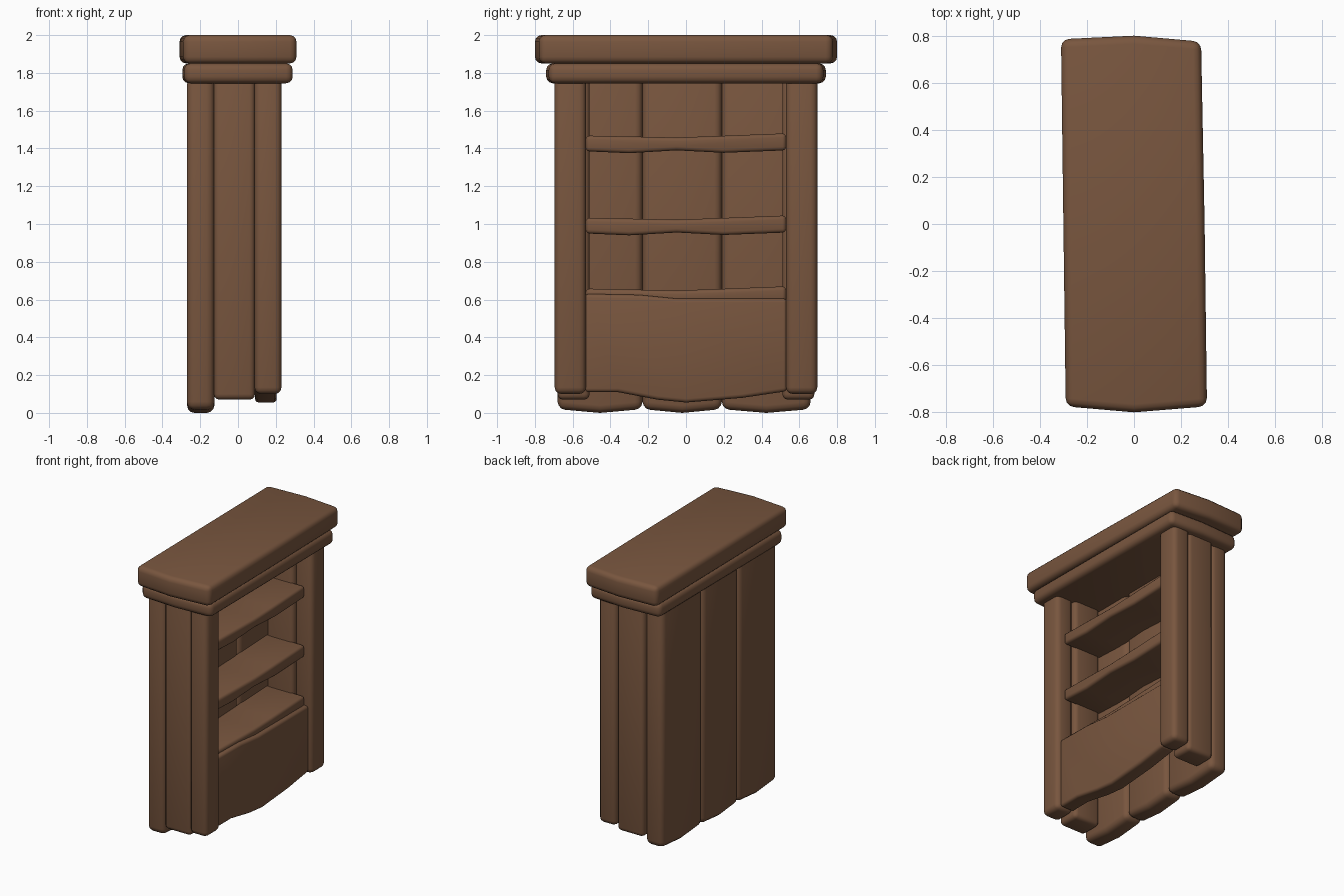
import bpy, bmesh
from mathutils import Vector

if "Cube" in bpy.data.objects:
    bpy.data.objects.remove(bpy.data.objects["Cube"])

wood = bpy.data.materials.new("brown wood")
wood.diffuse_color = (0.19, 0.093, 0.049, 1)
wood.use_nodes = True
wood.node_tree.nodes["Principled BSDF"].inputs["Base Color"].default_value = wood.diffuse_color


def board(name, outline, axis, lo, hi, bevel):
    """Extrude a 2D outline along an axis (outline uses the other two axes in order), then round it."""
    bm = bmesh.new()

    def point(p, h):
        c = list(p)
        c.insert(axis, h)
        return Vector(c)

    face = bm.faces.new([bm.verts.new(point(p, lo)) for p in outline])
    ext = bmesh.ops.extrude_face_region(bm, geom=[face])
    shift = point((0, 0), hi - lo)
    bmesh.ops.translate(bm, vec=shift, verts=[g for g in ext["geom"] if isinstance(g, bmesh.types.BMVert)])
    bmesh.ops.recalc_face_normals(bm, faces=bm.faces)
    mesh = bpy.data.meshes.new(name)
    bm.to_mesh(mesh)
    bm.free()
    mesh.materials.append(wood)
    ob = bpy.data.objects.new(name, mesh)
    bpy.context.collection.objects.link(ob)
    mod = ob.modifiers.new("round", "BEVEL")
    mod.width = bevel
    mod.segments = 3
    mod.limit_method = 'ANGLE'
    mod.angle_limit = 0.6
    bpy.ops.object.select_all(action='DESELECT')
    ob.select_set(True)
    bpy.context.view_layer.objects.active = ob
    bpy.ops.object.modifier_apply(modifier="round")
    bpy.ops.object.shade_smooth_by_angle(angle=0.7)
    return ob


# Top slab and cornice, slightly crooked with bulging ends
board("top_slab", [(-0.29, -0.775), (0, -0.80), (0.31, -0.775), (0.30, 0),
                   (0.285, 0.775), (0, 0.80), (-0.31, 0.785), (-0.30, 0)], 2, 1.85, 2.0, 0.035)
board("cornice", [(-0.285, -0.725), (0, -0.74), (0.29, -0.725), (0.28, 0.725),
                  (0, 0.74), (-0.295, 0.725)], 2, 1.745, 1.85, 0.035)

# Three wide back planks with sagging bottoms
for i, (a, b) in enumerate([(-0.68, -0.23), (-0.23, 0.19), (0.19, 0.66)]):
    m = (a + b) / 2
    board(f"back_plank_{i + 1}", [(a, 0.02), (m, 0.0), (b, 0.02), (b, 1.78), (a, 1.78)],
          0, -0.27, -0.125, 0.04)

# Side planks and front posts, mirrored left and right
for s, side in ((-1, "left"), (1, "right")):
    y0, y1 = sorted((0.51 * s, 0.68 * s))
    board(f"side_plank_{side}", [(-0.127, y0), (0.09, y0), (0.09, y1), (-0.127, y1)],
          2, 0.07, 1.78, 0.03)
    y0, y1 = sorted((0.53 * s, 0.695 * s))
    board(f"front_post_{side}", [(0.088, y0), (0.23, y0), (0.23, y1), (0.088, y1)],
          2, 0.10, 1.78, 0.035)

# Wavy shelves
for i, z in enumerate((0.655, 1.03, 1.465)):
    board(f"shelf_{i + 1}", [(-0.53, z - 0.08), (-0.3, z - 0.09), (-0.05, z - 0.075), (0.2, z - 0.088),
                             (0.53, z - 0.075), (0.53, z + 0.015), (0.15, z), (-0.05, z - 0.007),
                             (-0.53, z + 0.003)], 0, -0.14, 0.175, 0.02)

# Lower front panel with an uneven edge
board("lower_panel", [(-0.535, 0.11), (-0.36, 0.11), (-0.15, 0.07), (0, 0.055), (0.3, 0.08),
                      (0.535, 0.115), (0.535, 0.605), (-0.05, 0.605), (-0.25, 0.625),
                      (-0.535, 0.63)], 0, 0.09, 0.205, 0.02)
